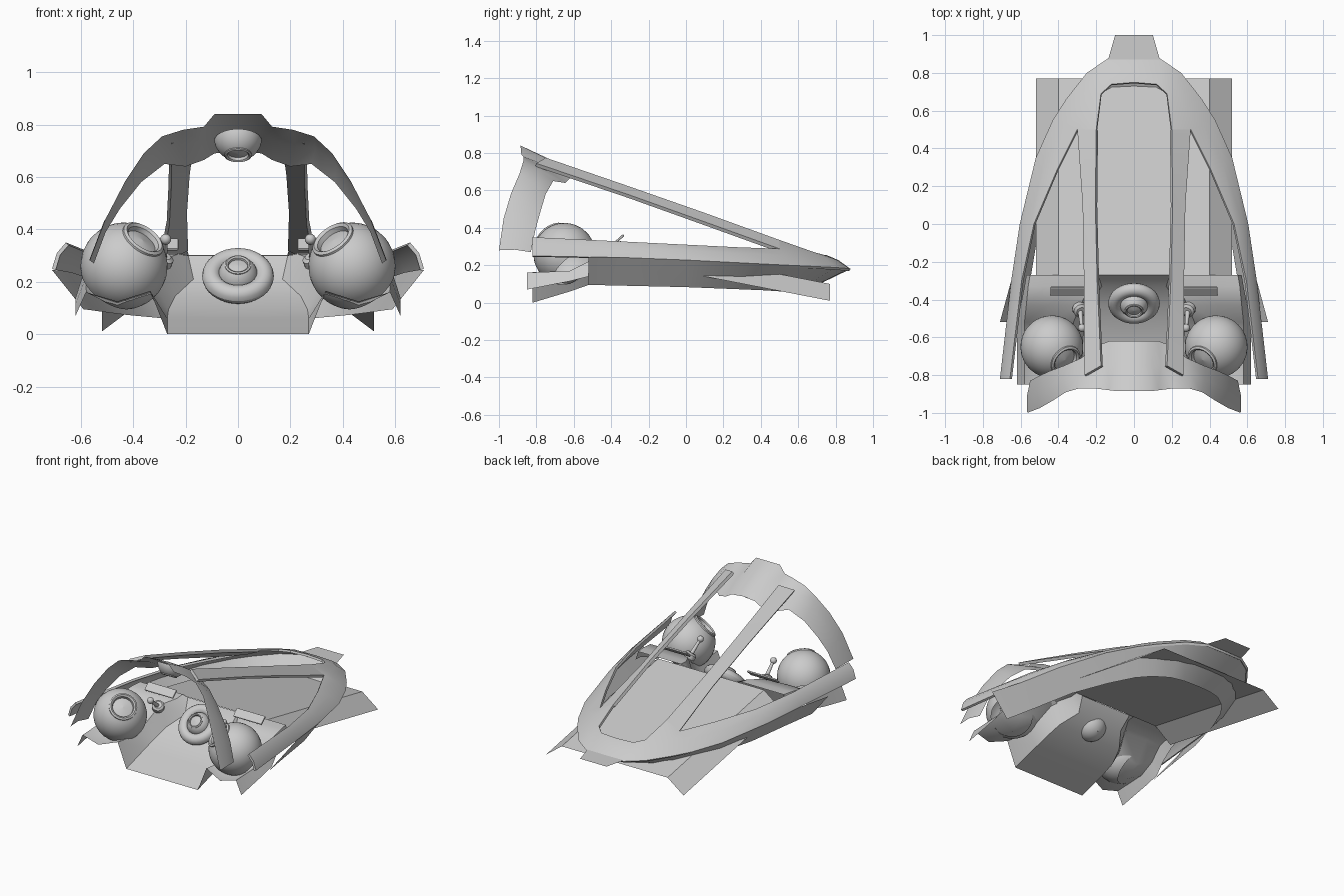
import bpy, math
from mathutils import Vector

if "Cube" in bpy.data.objects:
    bpy.data.objects.remove(bpy.data.objects["Cube"])


def finish(name, verts, faces, mirror=False, thick=0.0, angle=35):
    me = bpy.data.meshes.new(name)
    me.from_pydata([tuple(v) for v in verts], [], faces)
    me.update()
    ob = bpy.data.objects.new(name, me)
    bpy.context.collection.objects.link(ob)
    bpy.ops.object.select_all(action='DESELECT')
    ob.select_set(True)
    bpy.context.view_layer.objects.active = ob
    if mirror:
        m = ob.modifiers.new("mirror", 'MIRROR')
        m.merge_threshold = 0.0005
    if thick:
        s = ob.modifiers.new("thickness", 'SOLIDIFY')
        s.thickness = thick
        s.offset = -1
        bpy.ops.object.convert(target='MESH')
    bpy.ops.object.shade_smooth_by_angle(angle=math.radians(angle))
    return ob


def loft(name, rows, flip=False, **kw):
    """Skin a list of equally long point rows."""
    n = len(rows[0])
    verts = [p for r in rows for p in r]
    faces = []
    for i in range(len(rows) - 1):
        for j in range(n - 1):
            a = i * n + j
            f = (a, a + 1, a + n + 1, a + n)
            faces.append(f[::-1] if flip else f)
    return finish(name, verts, faces, **kw)


def lathe(name, center, axis, profile, mirror=False, seg=32):
    """Revolve (radius, height) points about an axis through center."""
    q = Vector(axis).to_track_quat('Z', 'Y')
    c = Vector(center)
    verts, faces = [], []
    n = len(profile)
    for k in range(seg):
        t = 2 * math.pi * k / seg
        for r, h in profile:
            verts.append(c + q @ Vector((r * math.cos(t), r * math.sin(t), h)))
    for k in range(seg):
        k2 = (k + 1) % seg
        for j in range(n - 1):
            faces.append((k * n + j, k2 * n + j, k2 * n + j + 1, k * n + j + 1))
    return finish(name, verts, faces, mirror=mirror)


def arc(r, a0, a1, n, cr=0.0, ch=0.0):
    pts = []
    for i in range(n + 1):
        a = math.radians(a0 + (a1 - a0) * i / n)
        pts.append((cr + r * math.cos(a), ch + r * math.sin(a)))
    return pts


def turret(name, center, axis, R, ro, start=-89.8, mirror=False):
    """Ball with a raised ring round a recessed lens."""
    a = math.degrees(math.acos(ro / R))
    h = math.sqrt(R * R - ro * ro)
    lip = [(ro, h + .05 * R), (ro * .88, h + .09 * R), (ro * .76, h + .04 * R),
           (ro * .72, h - .08 * R), (ro * .4, h - .03 * R), (0.0005, h)]
    return lathe(name, center, axis, arc(R, start, a, 16) + lip, mirror)


# Canopy rim: outer (low) edge and inner (high) edge, rear to nose
outer = [(.71, -.82, .25), (.65, -.3, .24), (.605, 0, .228), (.52, .35, .21), (.43, .55, .2),
         (.36, .66, .195), (.25, .8, .188), (.14, .875, .182), (0, .88, .18)]
inner = [(.657, -.82, .35), (.595, -.3, .325), (.53, 0, .31), (.41, .28, .296), (.3, .5, .288),
         (.2, .5, .335), (.175, .69, .268), (.12, .74, .255), (0, .75, .255)]
rim = []
for o, i in zip(outer, inner):
    o, i = Vector(o), Vector(i)
    rim.append([o, o.lerp(i, .5) + Vector((.008 if o.x else 0, 0, .01)), i])
loft("canopy_rim", rim, flip=True, mirror=True, thick=.015)

# Canopy beams from the arch to the nose
beam_in = [(.175, -.75, .775), (.195, -.3, .62), (.205, .1, .48), (.2, .5, .335)]
beam_out = [(.262, -.8, .745), (.265, -.3, .575), (.272, .1, .432), (.3, .5, .288)]
loft("canopy_beam", list(zip(beam_out, beam_in)), flip=True, mirror=True, thick=.02)

# Arch: front edge and back edge from the middle outwards
a_front = [(0, -.885, .84), (.09, -.885, .84), (.13, -.88, .792), (.21, -.87, .78), (.29, -.87, .755),
           (.36, -.89, .69), (.43, -.935, .585), (.5, -.975, .45), (.565, -1, .28)]
a_back = [(0, -.62, .70), (.09, -.62, .69), (.13, -.62, .665), (.2, -.645, .64), (.28, -.71, .65),
          (.37, -.75, .58), (.45, -.78, .48), (.505, -.805, .39), (.55, -.83, .27)]
rows = []
for f, b in zip(a_front, a_back):
    f, b = Vector(f), Vector(b)
    rows.append([f, f.lerp(b, .5) + Vector((.01 if f.x else 0, 0, .008)), b])
loft("rear_arch", rows, flip=True, mirror=True, angle=50)

# Hull side wall below the rim, closing in a U under the nose
wall_top = [(.71, -.52, .245)] + outer[1:]
wall_low = [(.59, -.52, .095), (.55, -.3, .09), (.5, 0, .083), (.42, .25, .073), (.345, .42, .066),
            (.28, .51, .06), (.19, .58, .054), (.1, .605, .051), (0, .61, .05)]
loft("hull_side", list(zip(wall_top, wall_low)), mirror=True)

# Sloped nose floor with drooping side flanges
loft("nose_floor", [[(0, y, z), (.4, y, z), (.52, y, z - .09)]
                    for y, z in ((-.27, .302), (.77, .1))], mirror=True, angle=10)

# Nose tip plate
finish("nose_tip", [(-.137, .87, .186), (.137, .87, .186), (.1, 1, .183), (-.1, 1, .183)], [(0, 1, 2, 3)])

# Cockpit tub, swept from the front lip up to the dash, with wells for the side turrets
tub = [
    (-.82, (0, 0), (.27, 0), (.335, .165), (.46, .125), (.58, .16), (.62, .07)),
    (-.62, (0, .06), (.27, .06), (.33, .14), (.46, .1), (.58, .17), (.62, .115)),
    (-.52, (0, .095), (.265, .095), (.32, .2), (.46, .16), (.58, .22), (.62, .14)),
    (-.43, (0, .145), (.24, .145), (.285, .285), (.46, .295), (.57, .295), (.6, .2)),
    (-.33, (0, .21), (.17, .21), (.23, .305), (.46, .308), (.56, .308), (.58, .24)),
    (-.27, (0, .3), (.19, .3), (.23, .31), (.46, .31), (.55, .31), (.57, .25)),
]
loft("cockpit_tub", [[(x, y - (.03 if y == -.82 and x > .4 else 0), z) for x, z in pts]
                     for y, *pts in tub], flip=True, mirror=True, angle=45)

# Ball turrets: pair beside the tub, one under the arch
turret("side_turret", (.435, -.65, .26), (-.5, -.5, .7), .166, .088, start=-40, mirror=True)
turret("arch_turret", (0, -.707, .752), (0, -.5, -.87), .092, .052, start=10)

# Central ring turret on the dash
c, up = (0, -.42, .222), (0, -.7, .71)
lathe("center_ring", c, up, arc(.036, 0, 360, 14, .101, 0))
lathe("center_bowl", c, up, arc(.1, -89.5, 0, 8))
turret("center_ball", c, up, .076, .05, start=0)

# Control sticks: base disc, stem and knob
base, knob = Vector((.285, -.455, .285)), Vector((.276, -.55, .362))
d = knob - base
L = d.length
lathe("stick_base", base, (-.3, -.5, .8),
      [(.0005, -.02), (.038, -.02), (.038, .008), (.025, .018), (.0005, .018)], True, 20)
lathe("control_stick", base, d,
      [(.014, 0), (.011, L * .5), (.009, L - .015)] + arc(.021, -64, 89.5, 8, 0, L), True, 16)

# Tilted display pads on the dash
bpy.ops.mesh.primitive_cube_add(size=1, location=(.335, -.355, .342), rotation=(math.radians(42), 0, 0))
pad = bpy.context.object
pad.name = "display_pad"
pad.scale = (.215, .06, .012)
bpy.ops.object.transform_apply(location=True, rotation=True, scale=True)
bev = pad.modifiers.new("bevel", 'BEVEL')
bev.width = .005
bev.segments = 2
pad.modifiers.new("mirror", 'MIRROR')
